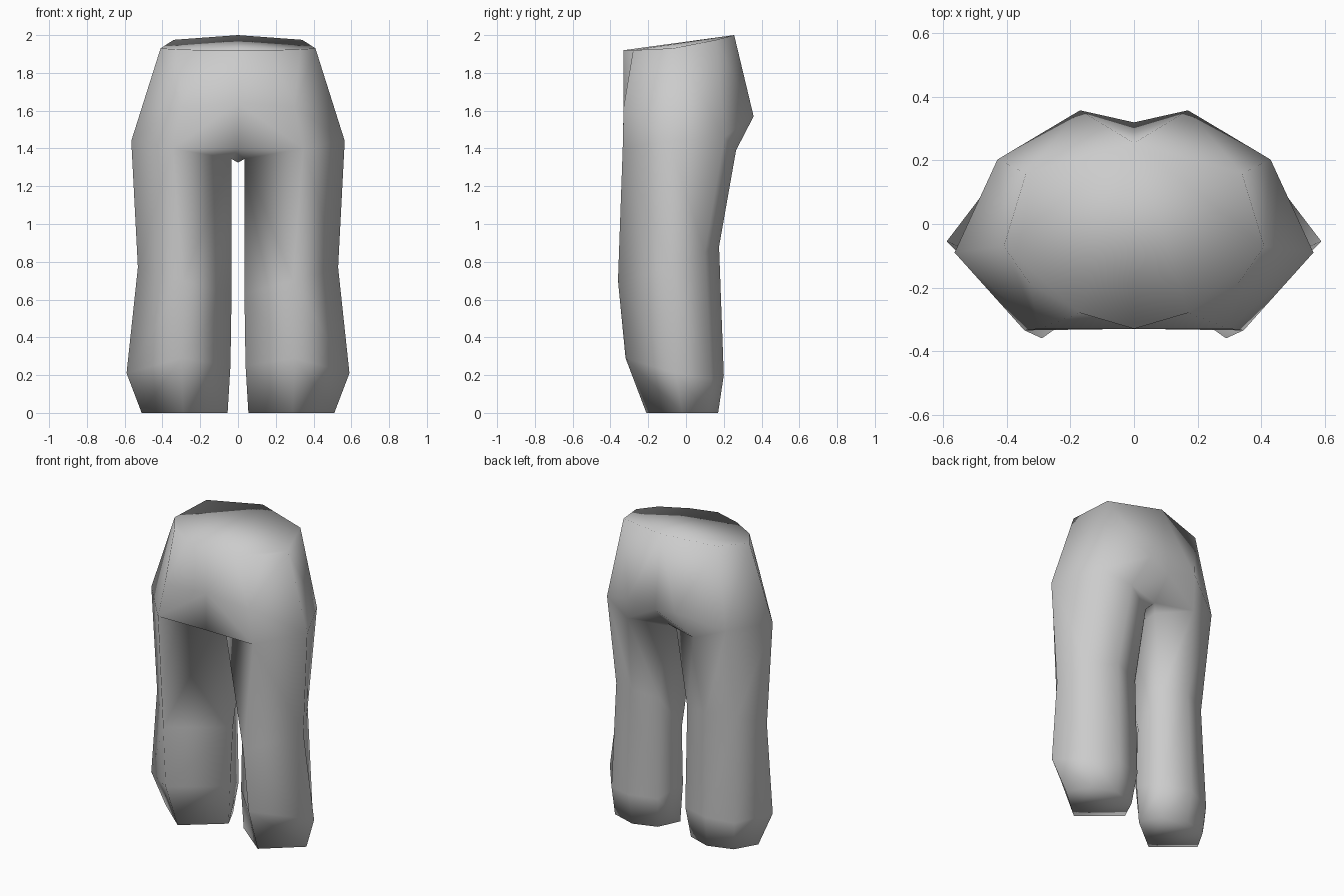
import bpy, bmesh

cube = bpy.data.objects.get("Cube")
if cube:
    bpy.data.objects.remove(cube, do_unlink=True)

# Plain grey cloth
cloth = bpy.data.materials.new("grey cloth")
cloth.use_nodes = True
cloth.diffuse_color = (0.6, 0.6, 0.6, 1)
cloth.node_tree.nodes["Principled BSDF"].inputs["Base Color"].default_value = (0.6, 0.6, 0.6, 1)

# Left half of the waist: front centre, front, front corner, side, back corner, back centre
WAIST = [(0, -.33, 1.92), (.17, -.28, 1.92), (.33, -.185, 1.925), (.41, -.07, 1.93),
         (.34, .16, 1.975), (0, .255, 2.0)]
# Belly and seat: centre, then left
BELLY = [(0, -.33, 1.64), (.30, -.33, 1.62)]
SEAT = [(0, .32, 1.53), (.17, .358, 1.57)]
# Points of the crotch on the centre seam: front, middle, back
SEAM = [(0, -.33, 1.40), (0, -.19, 1.325), (0, .19, 1.39)]

# Six-sided leg rings: front, side, back corner, back, inner back, inner
THIGH = [(.345, -.335, 1.40), (.565, -.09, 1.44), (.43, .203, 1.46), (.24, .265, 1.39),
         (.035, .15, 1.35), (.035, -.18, 1.345)]
KNEE = [(.29, -.36, .70), (.53, -.08, .77), (.435, .10, .85), (.27, .175, .88),
        (.10, .13, .85), (.034, -.005, .63)]
SHIN = [(.30, -.32, .29), (.59, -.055, .21), (.445, .135, .18), (.28, .20, .20),
        (.10, .15, .20), (.040, -.025, .25)]
HEM = [(.29, -.21, 0), (.51, -.02, 0), (.43, .12, 0), (.27, .17, 0),
       (.12, .12, 0), (.055, -.02, 0)]


def bridge(bm, upper, lower):
    for i in range(len(upper)):
        j = (i + 1) % len(upper)
        bm.faces.new((upper[i], lower[i], lower[j], upper[j]))


bm = bmesh.new()
waist, belly, seat, seam, thigh, knee, shin, hem = (
    [bm.verts.new(p) for p in ring]
    for ring in (WAIST, BELLY, SEAT, SEAM, THIGH, KNEE, SHIN, HEM))

torso_faces = [
    waist,
    # Belly
    (waist[0], belly[0], waist[1]), (waist[1], belly[0], belly[1]),
    (waist[1], belly[1], waist[2]), (waist[2], belly[1], waist[3]),
    (belly[0], seam[0], thigh[0], belly[1]),
    # Hip
    (waist[3], belly[1], thigh[1]), (belly[1], thigh[0], thigh[1]),
    (waist[3], thigh[1], thigh[2], waist[4]),
    # Seat
    (waist[4], thigh[2], seat[1]), (waist[4], seat[1], waist[5]),
    (waist[5], seat[1], seat[0]), (seat[1], thigh[2], thigh[3]),
    (seat[0], seat[1], thigh[3], seam[2]),
    # Underside of the crotch
    (seam[0], thigh[5], thigh[0]), (seam[0], seam[1], thigh[5]),
    (seam[1], seam[2], thigh[4], thigh[5]), (seam[2], thigh[3], thigh[4]),
]
for corners in torso_faces:
    bm.faces.new(corners)

# Leg
for upper, lower in ((thigh, knee), (knee, shin), (shin, hem)):
    bridge(bm, upper, lower)
bm.faces.new(list(reversed(hem)))

# Mirror the half across the centre seam
geom = bm.verts[:] + bm.edges[:] + bm.faces[:]
bmesh.ops.mirror(bm, geom=geom, axis='X', merge_dist=0.001)
bmesh.ops.remove_doubles(bm, verts=bm.verts[:], dist=0.0005)
bmesh.ops.recalc_face_normals(bm, faces=bm.faces[:])
for f in bm.faces:
    f.smooth = True

mesh = bpy.data.meshes.new("trousers")
bm.to_mesh(mesh)
bm.free()
mesh.materials.append(cloth)
trousers = bpy.data.objects.new("trousers", mesh)
bpy.context.collection.objects.link(trousers)
